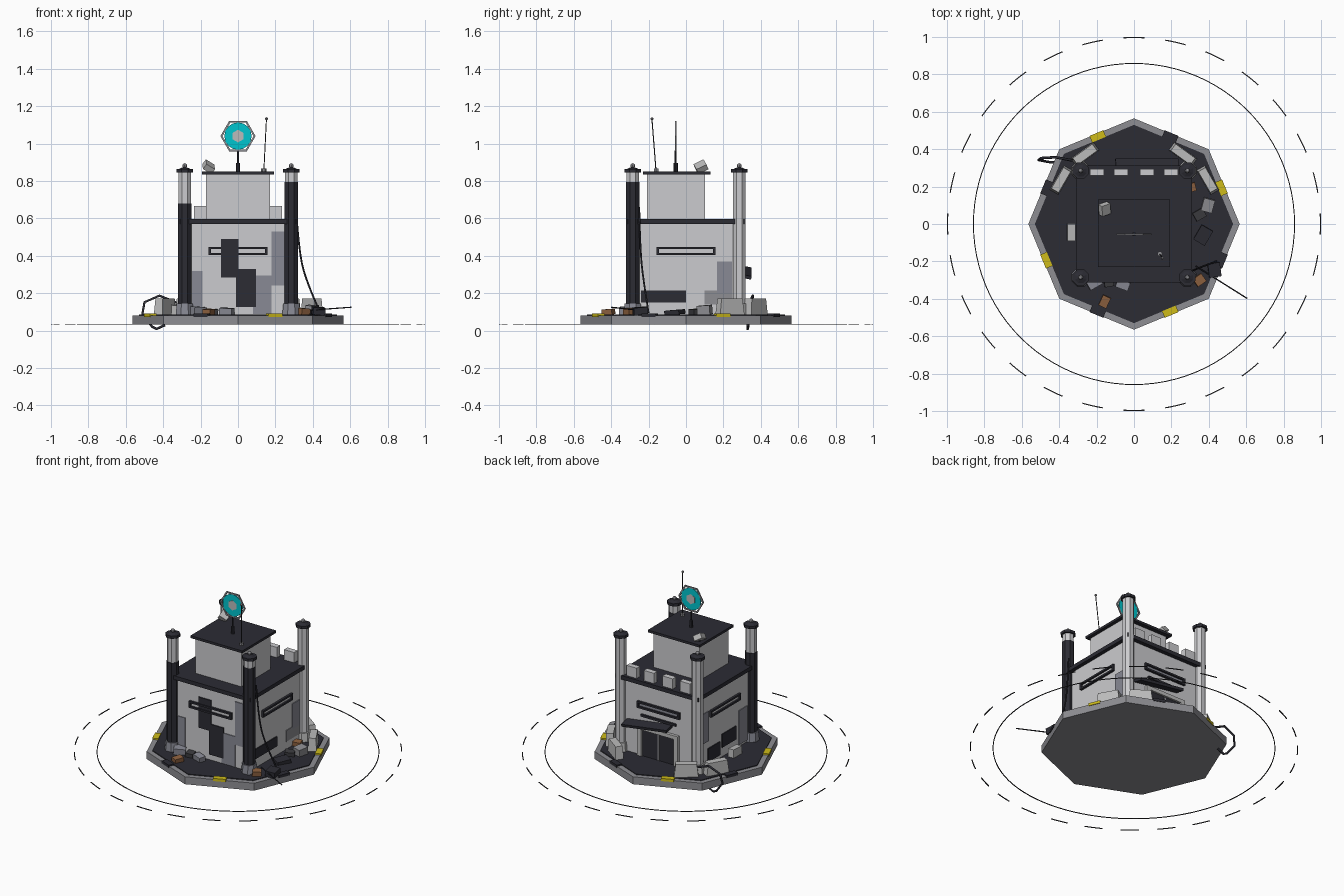
import bpy, bmesh, math
from mathutils import Vector, Euler

if "Cube" in bpy.data.objects:
    bpy.data.objects.remove(bpy.data.objects["Cube"])

def mat(name, r, g, b):
    m = bpy.data.materials.new(name)
    m.diffuse_color = (r, g, b, 1)
    m.use_nodes = True
    m.node_tree.nodes["Principled BSDF"].inputs["Base Color"].default_value = m.diffuse_color
    return m

LIGHT = mat("pale_wall", .60, .60, .62)
DARK = mat("dark_metal", .025, .025, .034)
GREY = mat("rim_grey", .27, .27, .29)
PATCH = mat("patch_grey", .25, .255, .30)
CONC = mat("concrete", .50, .50, .50)
YELLOW = mat("hazard_yellow", .62, .50, .01)
TEAL = mat("teal_sign", .0, .56, .62)
BROWN = mat("rust_brown", .27, .12, .05)
LINE = mat("line_charcoal", .045, .045, .05)

def finish(name, bm, m):
    me = bpy.data.meshes.new(name)
    bmesh.ops.recalc_face_normals(bm, faces=bm.faces)
    bm.to_mesh(me)
    bm.free()
    me.materials.append(m)
    ob = bpy.data.objects.new(name, me)
    bpy.context.collection.objects.link(ob)
    return ob

def box(name, c, s, m, rot=(0, 0, 0), taper=1.0):
    """Box of size s centred at c, rotation in degrees; taper shrinks the top."""
    bm = bmesh.new()
    bmesh.ops.create_cube(bm, size=1)
    for v in bm.verts:
        k = taper if v.co.z > 0 else 1
        v.co = Vector((v.co.x * s[0] * k, v.co.y * s[1] * k, v.co.z * s[2]))
    ob = finish(name, bm, m)
    ob.location = c
    ob.rotation_euler = Euler([math.radians(a) for a in rot])
    return ob

def prism(name, c, r, h, n, m, r2=None, turn=0, rot=(0, 0, 0)):
    """Upright n-sided prism centred at c, first corner at angle turn."""
    bm = bmesh.new()
    r2 = r if r2 is None else r2
    rings = []
    for rad, z in ((r, -h / 2), (r2, h / 2)):
        rings.append([bm.verts.new((rad * math.cos(turn + 2 * math.pi * i / n),
                                    rad * math.sin(turn + 2 * math.pi * i / n), z)) for i in range(n)])
    bm.faces.new(rings[0])
    bm.faces.new(rings[1])
    for i in range(n):
        j = (i + 1) % n
        bm.faces.new((rings[0][i], rings[0][j], rings[1][j], rings[1][i]))
    ob = finish(name, bm, m)
    ob.location = c
    ob.rotation_euler = Euler([math.radians(a) for a in rot])
    return ob

def ball(name, c, r, m):
    bm = bmesh.new()
    bmesh.ops.create_uvsphere(bm, u_segments=8, v_segments=6, radius=r)
    finish(name, bm, m).location = c

def ring(name, c, r_out, r_in, h, n, m, rot=(0, 0, 0), dash=None):
    """Flat ring; dash = (count, fill) breaks it into separate arcs."""
    bm = bmesh.new()
    arcs = [(0, 2 * math.pi)] if not dash else [
        (2 * math.pi * (k - dash[1] / 2) / dash[0], 2 * math.pi * dash[1] / dash[0]) for k in range(dash[0])]
    for a0, span in arcs:
        loops = []
        for i in range(n + 1):
            a = a0 + span * i / n
            loops.append([bm.verts.new((r * math.cos(a), r * math.sin(a), z))
                          for r, z in ((r_in, -h/2), (r_out, -h/2), (r_out, h/2), (r_in, h/2))])
        for p, q in zip(loops, loops[1:]):
            for k in range(4):
                bm.faces.new((p[k], p[(k+1) % 4], q[(k+1) % 4], q[k]))
        if dash:
            bm.faces.new(loops[0])
            bm.faces.new(loops[-1])
    bmesh.ops.remove_doubles(bm, verts=bm.verts, dist=1e-5)
    ob = finish(name, bm, m)
    ob.location = c
    ob.rotation_euler = Euler([math.radians(a) for a in rot])

def cable(name, pts, r, m, smooth=False):
    cu = bpy.data.curves.new(name, 'CURVE')
    cu.dimensions = '3D'
    cu.bevel_depth, cu.bevel_resolution, cu.use_fill_caps = r, 1, True
    sp = cu.splines.new('NURBS' if smooth else 'POLY')
    sp.points.add(len(pts) - 1)
    for p, co in zip(sp.points, pts):
        p.co = (*co, 1)
    if smooth:
        sp.use_endpoint_u, sp.order_u, sp.resolution_u = True, 3, 5
    cu.materials.append(m)
    bpy.context.collection.objects.link(bpy.data.objects.new(name, cu))

W = .285  # half width of the main walls

def plate(name, side, u0, u1, z0, z1, m, t=.008, lift=0):
    """Thin plate on a wall; u runs along x (front, back) or y (left, right)."""
    u, z, d = (u0 + u1) / 2, (z0 + z1) / 2, W + lift + t / 2 - .001
    if side in ("front", "back"):
        box(name, (u, -d if side == "front" else d, z), (u1 - u0, t, z1 - z0), m)
    else:
        box(name, (-d if side == "left" else d, u, z), (t, u1 - u0, z1 - z0), m)

# ground marking rings
ring("inner_ground_ring", (0, 0, .034), .861, .856, .004, 96, LINE)
ring("dashed_ground_ring", (0, 0, .034), 1.0, .994, .004, 4, LINE, dash=(28, .5))

# octagonal base with dark deck and rim markers
prism("base_slab", (0, 0, .057), .565, .05, 8, GREY)
prism("deck", (0, 0, .083), .53, .008, 8, DARK)
for k in range(8):
    a = math.radians(22.5 + 45 * k)
    box("rim_marker", (.507 * math.cos(a), .507 * math.sin(a), .082), (.038, .08, .018),
        DARK if k % 2 else YELLOW, (0, 0, math.degrees(a)))

# main block, roof and upper room
box("main_block", (0, 0, .33), (2 * W, 2 * W, .50), LIGHT)
box("main_roof", (0, 0, .583), (.62, .625, .026), DARK)
box("upper_room", (0, -.053, .715), (.34, .31, .24), LIGHT)
box("upper_roof", (0, -.05, .843), (.385, .36, .016), DARK)
for x in (-.198, -.07, .07, .198):
    box("merlon", (x, .277, .63), (.075, .036, .07), LIGHT)

# corner columns: dark lower sleeve, pale shaft, cap and knob
for sx, sy, top in ((-1, -1, .68), (1, -1, .795), (-1, 1, 0), (1, 1, 0)):
    x, y = sx * .285, sy * .285
    t8 = math.pi / 8
    prism("column", (x, y, .465), .036, .76, 8, LIGHT, turn=t8)
    if top:
        prism("column_sleeve", (x, y, (top + .085) / 2), .039, top - .085, 8, DARK, turn=t8)
    prism("column_foot", (x, y, .115), .052, .06, 8, CONC if sy > 0 else PATCH, r2=.046, turn=t8)
    prism("column_cap", (x, y, .855), .047, .018, 8, DARK, turn=t8)
    prism("column_cap_top", (x, y, .868), .036, .01, 8, DARK, r2=.012, turn=t8)
    ball("column_knob", (x, y, .882), .013, GREY)

# window slits with raised frames
for side in ("front", "right", "left", "back"):
    plate("slit_pane", side, -.145, .145, .413, .437, PATCH if side == "back" else LIGHT, .004)
    for z in (.409, .442):
        plate("slit_frame_bar", side, -.157, .157, z - .006, z + .006, DARK, .016)
    for u in (-.151, .151):
        plate("slit_frame_end", side, u - .006, u + .006, .409, .442, DARK, .016)

# wall repair plates
for side, u0, u1, z0, z1, m, t in (
        ("front", -.09, .003, .285, .49, DARK, .009), ("front", -.01, .095, .125, .33, DARK, .008),
        ("front", -.245, -.19, .09, .32, PATCH, .006), ("front", .08, .18, .09, .295, PATCH, .006),
        ("front", .18, .262, .24, .53, PATCH, .007),
        ("right", .165, .245, .2, .37, PATCH, .007), ("right", .10, .245, .14, .215, GREY, .005),
        ("right", -.24, 0, .15, .215, DARK, .008),
        ("left", .05, .18, .11, .2, DARK, .008), ("left", -.12, .03, .15, .24, DARK, .007),
        ("left", -.24, -.15, .1, .33, PATCH, .006), ("left", .17, .24, .25, .45, PATCH, .006)):
    plate("wall_patch", side, u0, u1, z0, z1, m, t)

# rear door, frame and crooked canopy
plate("door", "back", -.12, .12, .085, .27, DARK)
plate("door_split", "back", -.006, .006, .085, .26, GREY, .01)
for u in (-.135, .135):
    plate("door_jamb", "back", u - .015, u + .015, .085, .28, CONC, .02)
plate("door_lintel", "back", -.15, .15, .265, .29, CONC, .02)
plate("door_header_bar", "back", -.13, .13, .35, .365, DARK, .014)
box("door_canopy", (.07, .315, .312), (.34, .07, .018), DARK, (-12, 8, 0))

# mast with round sign in a hexagonal frame
prism("mast_base", (0, -.055, .872), .011, .05, 8, DARK)
prism("mast", (0, -.055, .905), .006, .115, 6, DARK)
ring("sign_frame", (0, -.055, 1.04), .094, .083, .008, 6, GREY, rot=(90, 0, 0))
prism("sign_disc", (0, -.055, 1.04), .073, .006, 16, TEAL, rot=(90, 0, 0))
prism("sign_hexagon", (0, -.055, 1.04), .034, .010, 6, CONC, turn=math.pi / 6, rot=(90, 0, 0))

# whip aerial and roof lamp
cable("whip_aerial", [(.138, -.16, .85), (.152, -.182, 1.13)], .0028, LINE)
ball("aerial_tip", (.152, -.182, 1.133), .008, GREY)
prism("aerial_foot", (.138, -.16, .858), .014, .016, 6, GREY)
prism("lamp_post", (-.155, .08, .857), .009, .02, 6, DARK)
box("roof_lamp", (-.157, .08, .876), (.055, .06, .034), CONC, (30, 30, 20))

# concrete barriers round the rear
for x, y, a in ((-.39, .235, 60), (-.262, .372, 36), (.262, .372, -36), (.395, .235, -60)):
    box("barrier", (x, y, .128), (.15, .052, .085), CONC, (0, 0, a), .86)

# crates, rubble and loose plates
for name, x, y, z, s, m, a in (
        ("crate", .35, -.30, .102, (.055, .05, .035), BROWN, 35),
        ("crate", -.157, -.415, .1, (.045, .06, .03), BROWN, -25),
        ("crate", .305, .195, .1, (.05, .045, .03), BROWN, 15),
        ("rubble", -.215, -.31, .105, (.075, .06, .045), PATCH, 30),
        ("rubble", -.06, -.325, .103, (.07, .045, .035), PATCH, -20),
        ("rubble", -.135, -.31, .1, (.05, .05, .03), LINE, 10),
        ("rubble", .395, .10, .11, (.06, .07, .05), GREY, -15),
        ("rubble", .35, .05, .1, (.06, .05, .03), LINE, 30),
        ("step_block", -.335, -.043, .11, (.042, .09, .055), CONC, 0),
        ("loose_plate", .43, -.245, .105, (.065, .075, .04), DARK, 8),
        ("loose_plate", .37, -.06, .098, (.07, .09, .025), DARK, -30)):
    box(name, (x, y, z), s, m, (4, 3, a))

# hanging cables and fallen rod
cable("hanging_cable", [(.31, -.25, .66), (.325, -.245, .42), (.37, -.225, .25), (.44, -.20, .095)],
      .005, DARK, True)
cable("broken_cable", [(-.33, .34, .15), (-.42, .357, .187), (-.50, .352, .152), (-.511, .342, .09),
                       (-.46, .332, .022), (-.435, .33, .009), (-.39, .33, .03)], .007, DARK)
cable("fallen_rod", [(.33, -.225, .105), (.605, -.398, .125)], .0035, DARK)
